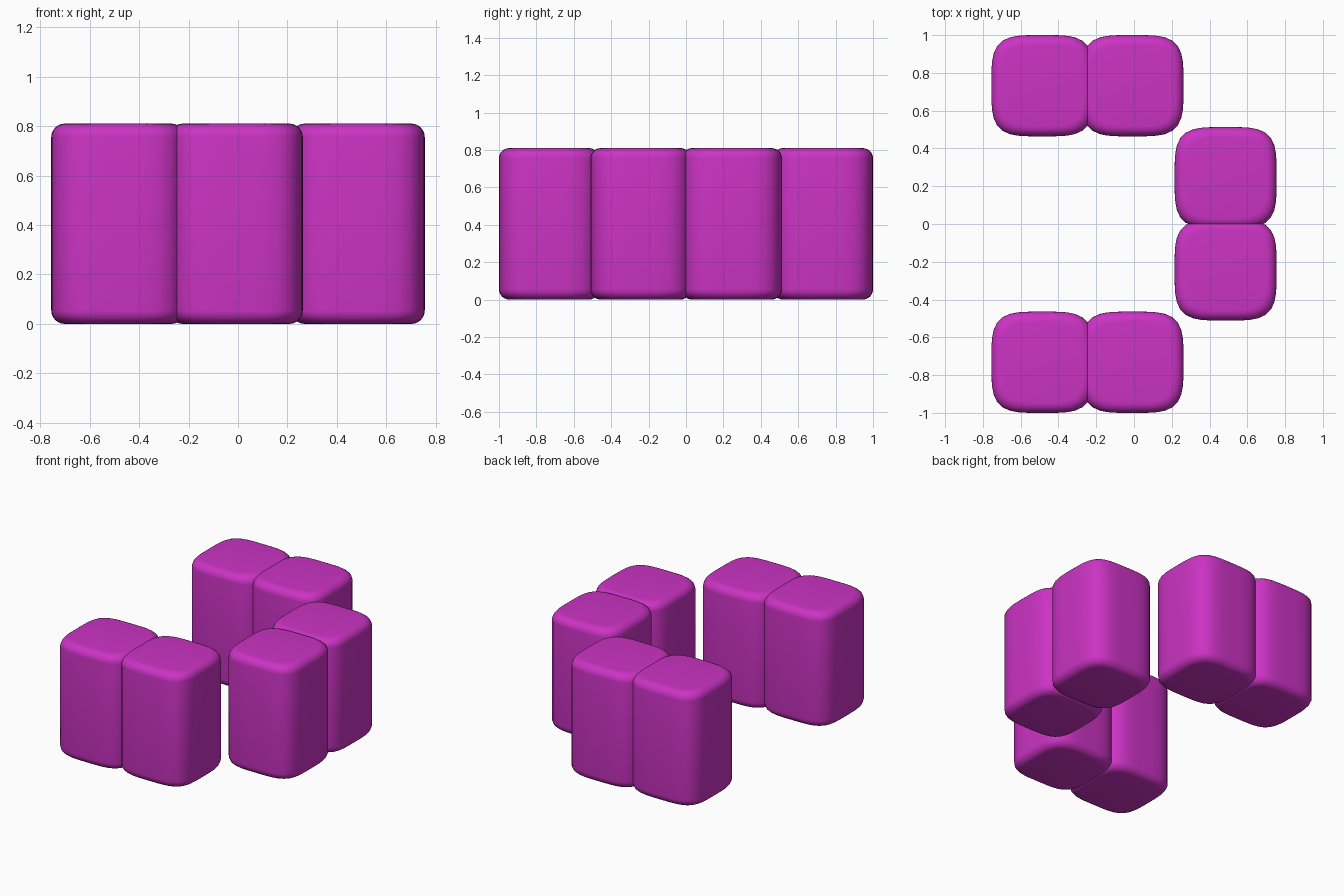
import bpy, bmesh, math

if "Cube" in bpy.data.objects:
    bpy.data.objects.remove(bpy.data.objects["Cube"])

HALF_X, HALF_Y, HEIGHT, ROUND = 0.27, 0.268, 0.81, 0.055

mat = bpy.data.materials.new("magenta")
mat.diffuse_color = (0.6, 0.033, 0.55, 1)
mat.use_nodes = True
mat.node_tree.nodes["Principled BSDF"].inputs["Base Color"].default_value = mat.diffuse_color


def outline(inset, z, n=48, power=4.0):
    """Soft square (superellipse) ring."""
    pts = []
    for i in range(n):
        a = 2 * math.pi * (i + 0.5) / n
        c, s = math.cos(a), math.sin(a)
        r = (abs(c) ** power + abs(s) ** power) ** (-1 / power)
        pts.append(((HALF_X - inset) * r * c, (HALF_Y - inset) * r * s, z))
    return pts


# Rounded edge profile, mirrored between bottom and top
arc = [math.pi / 2 * i / 6 for i in range(7)]
bottom = [(ROUND * (1 - math.sin(a)), ROUND * (1 - math.cos(a))) for a in arc]
profile = bottom + [(d, HEIGHT - z) for d, z in reversed(bottom)]

# Shared block mesh
bm = bmesh.new()
rings = [[bm.verts.new(p) for p in outline(d, z)] for d, z in profile]
for lo, hi in zip(rings, rings[1:]):
    for i in range(len(lo)):
        j = (i + 1) % len(lo)
        bm.faces.new((lo[i], lo[j], hi[j], hi[i]))
bm.faces.new(rings[0][::-1])
bm.faces.new(rings[-1])
for f in bm.faces:
    f.smooth = True
mesh = bpy.data.meshes.new("soft_block")
bm.to_mesh(mesh)
bm.free()
mesh.materials.append(mat)

# Two blocks per arm, two forming the right side
places = {
    "back_left_block": (-0.485, 0.732), "back_middle_block": (-0.008, 0.732),
    "right_back_block": (0.485, 0.245), "right_front_block": (0.485, -0.243),
    "front_left_block": (-0.485, -0.732), "front_middle_block": (-0.008, -0.732),
}
for name, (x, y) in places.items():
    ob = bpy.data.objects.new(name, mesh)
    ob.location = (x, y, 0)
    bpy.context.collection.objects.link(ob)
